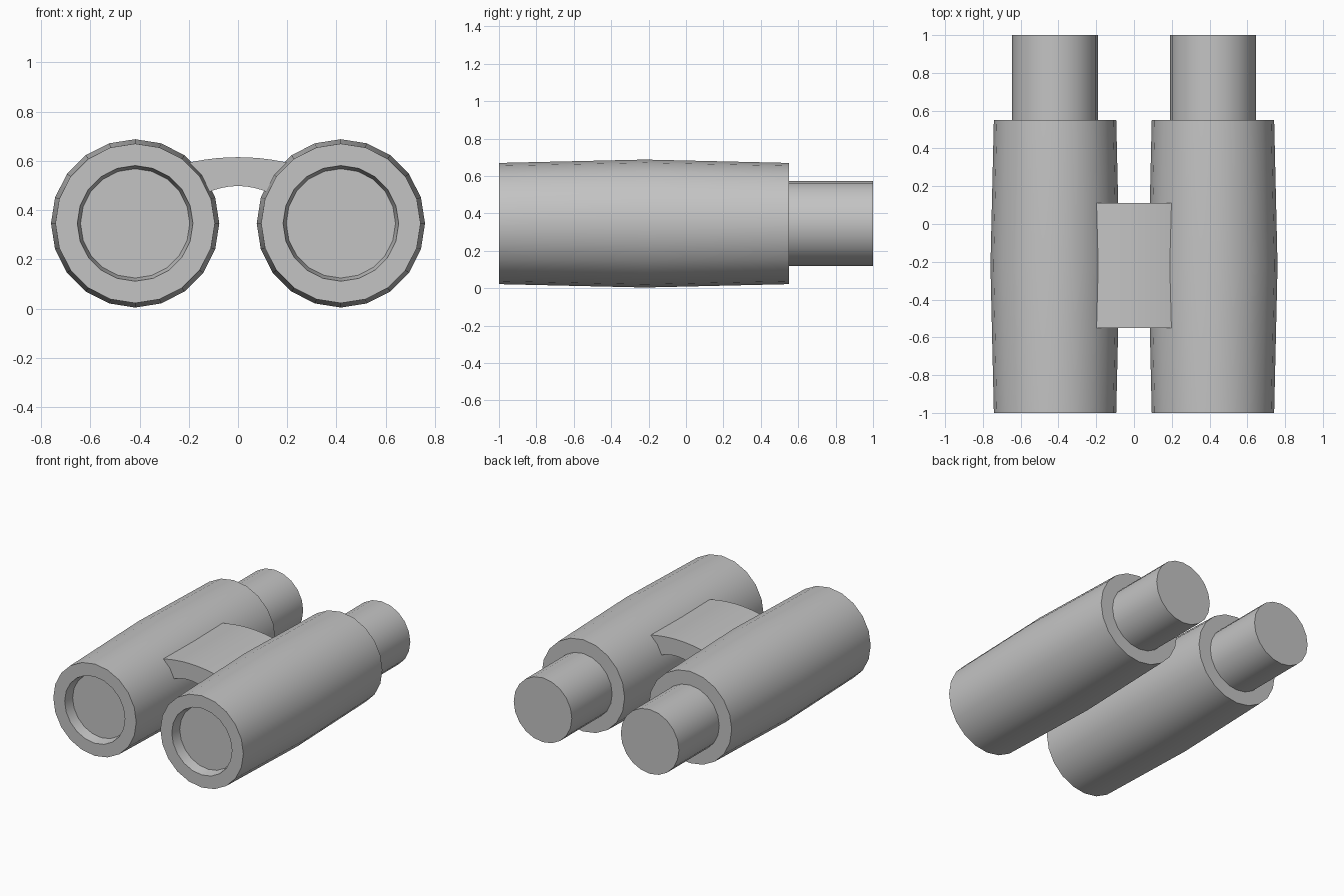
import bpy, bmesh, math

cube = bpy.data.objects.get("Cube")
if cube:
    bpy.data.objects.remove(cube, do_unlink=True)

SIDES = 20
AXIS_X, AXIS_Z = 0.418, 0.346

# One grey finish for everything
grey = bpy.data.materials.new("plain grey")
grey.use_nodes = True
grey.diffuse_color = (0.55, 0.55, 0.55, 1)
grey.node_tree.nodes["Principled BSDF"].inputs["Base Color"].default_value = (0.55, 0.55, 0.55, 1)


def finish(name, bm):
    """Turn a bmesh into a shaded object."""
    bmesh.ops.recalc_face_normals(bm, faces=bm.faces)
    mesh = bpy.data.meshes.new(name)
    bm.to_mesh(mesh)
    bm.free()
    mesh.materials.append(grey)
    obj = bpy.data.objects.new(name, mesh)
    bpy.context.collection.objects.link(obj)
    bpy.ops.object.select_all(action='DESELECT')
    obj.select_set(True)
    bpy.context.view_layer.objects.active = obj
    bpy.ops.object.shade_smooth_by_angle(angle=math.radians(30))
    return obj


def lathe(name, x, profile):
    """Sweep (radius, y) points round an axis along y and cap both ends."""
    bm = bmesh.new()
    rings = []
    for r, y in profile:
        angles = [math.tau * i / SIDES for i in range(SIDES)]
        rings.append([bm.verts.new((x + r * math.cos(a), y, AXIS_Z + r * math.sin(a)))
                      for a in angles])
    for a, b in zip(rings, rings[1:]):
        for i in range(SIDES):
            j = (i + 1) % SIDES
            bm.faces.new((a[i], a[j], b[j], b[i]))
    bm.faces.new(rings[0])
    bm.faces.new(rings[-1])
    return finish(name, bm)


# Barrel with recessed front lens, stepping down to the eyepiece
barrel_profile = [(0.222, -0.93), (0.235, -1), (0.324, -1), (0.342, -0.22),
                  (0.324, 0.55), (0.227, 0.55), (0.227, 1)]
for side, sign in (("left", 1), ("right", -1)):
    lathe(side + "_barrel", sign * AXIS_X, barrel_profile)

# Arched bridge, its ends sunk into the barrels
bm = bmesh.new()
top, bottom = [], []
STEPS = 12
for i in range(STEPS + 1):
    t = 2 * i / STEPS - 1
    top.append(bm.verts.new((0.27 * t, -0.55, 0.615 - 0.04 * t * t)))
    bottom.append(bm.verts.new((0.2 * t, -0.55, 0.498 - 0.07 * t * t)))
strip = [bm.faces.new((top[i], top[i + 1], bottom[i + 1], bottom[i])) for i in range(STEPS)]
swept = bmesh.ops.extrude_face_region(bm, geom=strip, use_keep_orig=True)
bmesh.ops.translate(bm, vec=(0, 0.66, 0),
                    verts=[v for v in swept["geom"] if isinstance(v, bmesh.types.BMVert)])
finish("bridge", bm)
